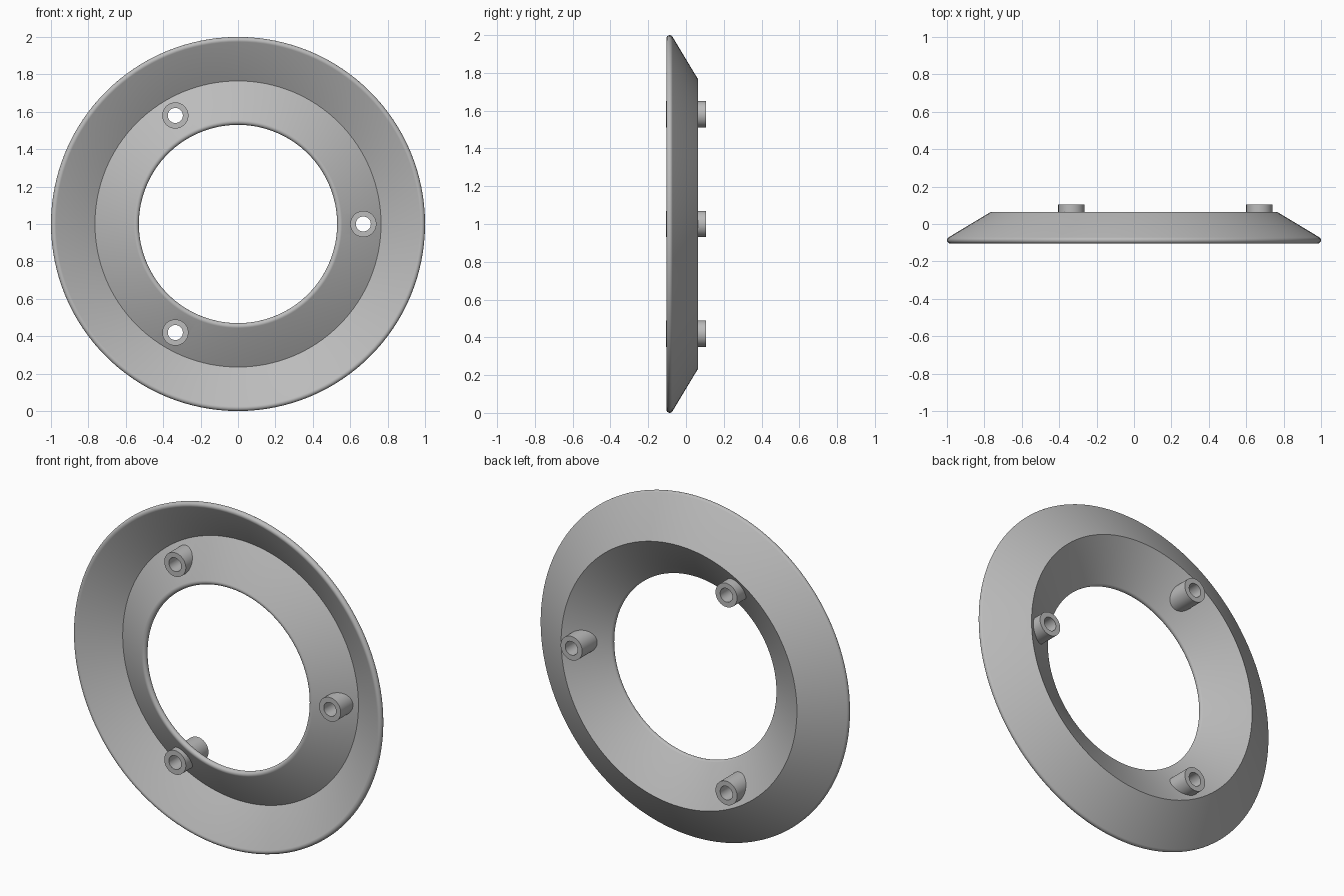
import bpy, bmesh, math
from mathutils import Matrix, Vector

if "Cube" in bpy.data.objects:
    bpy.data.objects.remove(bpy.data.objects["Cube"], do_unlink=True)

# Single plain grey
grey = bpy.data.materials.new("plain_grey")
grey.use_nodes = True
colour = (0.5, 0.5, 0.5, 1)
grey.diffuse_color = colour
grey.node_tree.nodes["Principled BSDF"].inputs["Base Color"].default_value = colour

CENTRE = Vector((0, 0, 1))


def revolve(name, profile, origin, segments):
    """Lathe a closed (radius, y) profile about the y axis."""
    bm = bmesh.new()
    rings = []
    for i in range(segments):
        a = 2 * math.pi * i / segments
        rings.append([bm.verts.new((r * math.cos(a), y, r * math.sin(a)))
                      for r, y in profile])
    n = len(profile)
    for i in range(segments):
        a, b = rings[i], rings[(i + 1) % segments]
        for j in range(n):
            k = (j + 1) % n
            bm.faces.new((a[j], a[k], b[k], b[j]))
    bmesh.ops.recalc_face_normals(bm, faces=bm.faces)
    mesh = bpy.data.meshes.new(name)
    bm.to_mesh(mesh)
    bm.free()
    mesh.materials.append(grey)
    obj = bpy.data.objects.new(name, mesh)
    obj.location = origin
    bpy.context.collection.objects.link(obj)
    return obj


def activate(obj):
    bpy.ops.object.select_all(action="DESELECT")
    obj.select_set(True)
    bpy.context.view_layer.objects.active = obj


# V-shaped ring section: two sloping walls with rounded rims
ridge, rim, rim_y, half = 0.765, 0.9825, -0.0865, 0.0175
slope = math.radians(31)
start, end = math.pi / 2 - slope, -math.pi / 2 - slope
outer = [(rim + half * math.cos(a), rim_y + half * math.sin(a))
         for a in [start + (end - start) * i / 10 for i in range(11)]]
back = outer[0][1] + (outer[0][0] - ridge) * math.tan(slope)
front = outer[-1][1] + (outer[-1][0] - ridge) * math.tan(slope)
inner = [(2 * ridge - r, y) for r, y in reversed(outer)]
ring = revolve("dished_ring", [(ridge, back)] + outer + [(ridge, front)] + inner,
               CENTRE, 128)

# Three hollow posts passing through the inner wall
post_radius, hole_radius, reach = 0.07, 0.04, 0.105
tube = [(hole_radius, -reach), (post_radius, -reach),
        (post_radius, reach), (hole_radius, reach)]
posts = []
for i, label in enumerate(("left", "upper", "lower")):
    turn = Matrix.Rotation(-i * math.tau / 3, 3, "Y")
    place = CENTRE + turn @ Vector((0.67, 0, 0))
    posts.append(revolve(label + "_post", tube, place, 48))

    # Open the ring wall inside the post
    bpy.ops.mesh.primitive_cylinder_add(vertices=32, radius=0.055, depth=0.5,
                                        location=place, rotation=(math.pi / 2, 0, 0))
    cutter = bpy.context.object
    cutter.name = "post_cutter"
    cutter.hide_render = True
    activate(ring)
    cut = ring.modifiers.new("post_opening", "BOOLEAN")
    cut.operation, cut.solver, cut.object = "DIFFERENCE", "EXACT", cutter
    bpy.ops.object.modifier_apply(modifier=cut.name)
    bpy.data.objects.remove(cutter, do_unlink=True)

for obj in [ring] + posts:
    activate(obj)
    bpy.ops.object.shade_smooth_by_angle(angle=math.radians(30))
